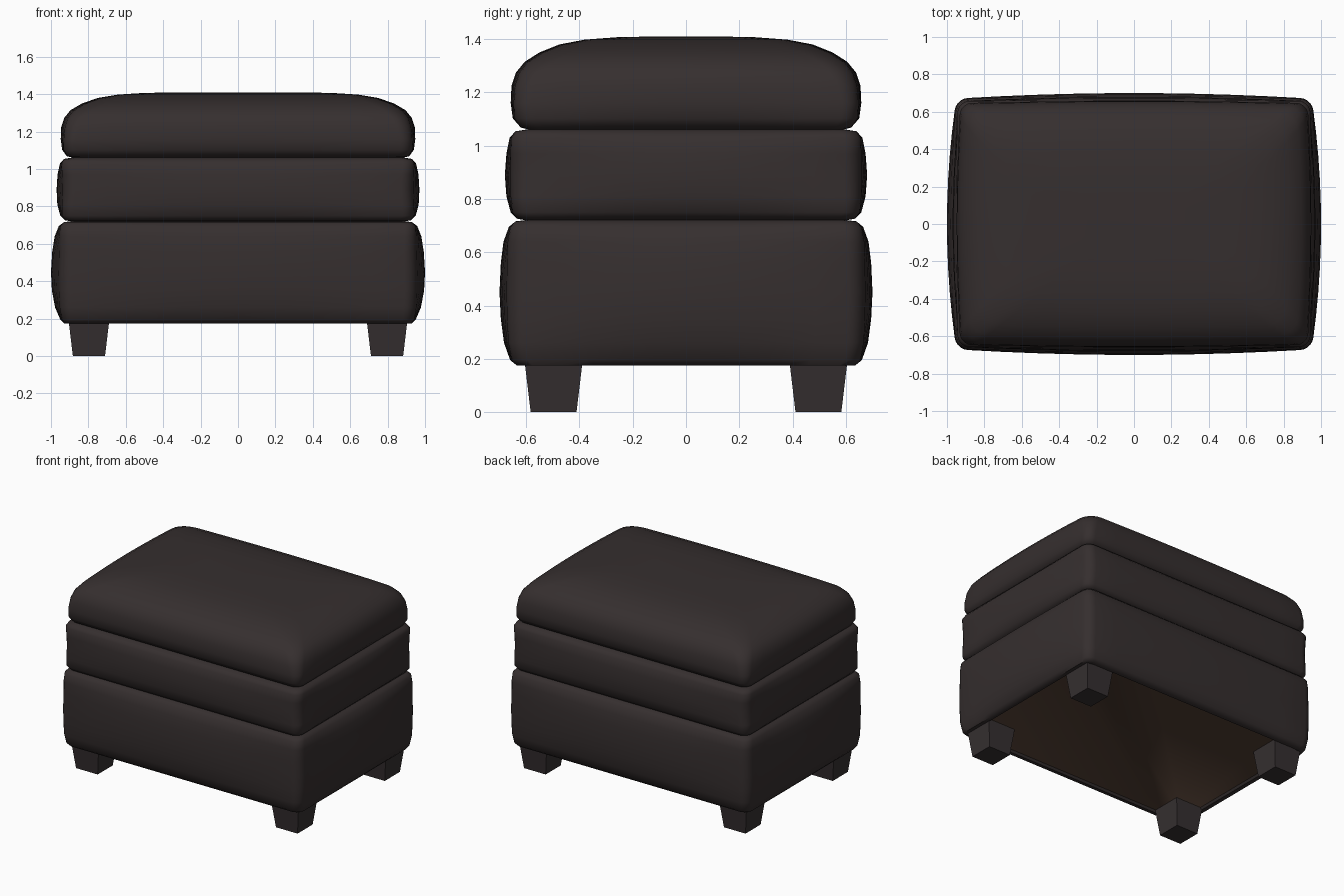
import bpy, bmesh, math


def material(name, rgb):
    m = bpy.data.materials.new(name)
    m.diffuse_color = (*rgb, 1)
    return m


leather = material("dark leather", (0.036, 0.028, 0.028))
leg_mat = material("dark leg finish", (0.036, 0.029, 0.030))
lining = material("brown lining", (0.085, 0.050, 0.034))


def ring(z, hx, hy, bulge, r, side=10, arc=5):
    """Rounded rectangle whose sides swell outwards; hx, hy are mid-side extents."""
    cx, cy, by = hx - bulge, hy - bulge * 0.6, bulge * 0.6
    pts = []
    for k, (sx, sy) in enumerate([(1, 1), (-1, 1), (-1, -1), (1, -1)]):
        for i in range(arc + 1):
            a = math.pi / 2 * (k + i / arc)
            pts.append((sx * (cx - r) + r * math.cos(a), sy * (cy - r) + r * math.sin(a)))
        nx, ny = [(-1, 1), (-1, -1), (1, -1), (1, 1)][k]
        a = math.pi / 2 * (k + 1)
        end = (nx * (cx - r) + r * math.cos(a), ny * (cy - r) + r * math.sin(a))
        x0, y0 = pts[-1]
        for i in range(1, side):
            t = i / side
            pts.append((x0 + (end[0] - x0) * t, y0 + (end[1] - y0) * t))
    return [(x * (1 + bulge / cx * (1 - (y / cy) ** 2)),
             y * (1 + by / cy * (1 - (x / cx) ** 2)), z) for x, y in pts]


def finish(bm, name, mats, smooth=True):
    bmesh.ops.recalc_face_normals(bm, faces=bm.faces)
    me = bpy.data.meshes.new(name)
    bm.to_mesh(me)
    bm.free()
    ob = bpy.data.objects.new(name, me)
    bpy.context.collection.objects.link(ob)
    for m in mats:
        me.materials.append(m)
    if smooth:
        bpy.ops.object.select_all(action='DESELECT')
        ob.select_set(True)
        bpy.context.view_layer.objects.active = ob
        bpy.ops.object.shade_smooth_by_angle(angle=math.radians(50))
    return ob


def cushion(name, rings, bottom_index=0):
    bm = bmesh.new()
    loops = [[bm.verts.new(p) for p in ring(*r)] for r in rings]
    n = len(loops[0])
    for a, b in zip(loops, loops[1:]):
        for i in range(n):
            j = (i + 1) % n
            bm.faces.new((a[i], a[j], b[j], b[i]))
    bm.faces.new(loops[0][::-1]).material_index = bottom_index
    bm.faces.new(loops[-1])
    return finish(bm, name, [leather, lining])


# Each ring: height, half width, half depth, side swell, corner radius
cushion("base_body", [
    (0.190, 0.890, 0.600, 0.00, 0.05),
    (0.175, 0.900, 0.610, 0.00, 0.05),
    (0.175, 0.930, 0.635, 0.00, 0.06),
    (0.195, 0.950, 0.660, 0.01, 0.06),
    (0.260, 0.978, 0.683, 0.03, 0.06),
    (0.350, 0.995, 0.695, 0.045, 0.06),
    (0.450, 1.000, 0.700, 0.05, 0.06),
    (0.560, 0.993, 0.695, 0.045, 0.06),
    (0.640, 0.980, 0.685, 0.03, 0.06),
    (0.695, 0.958, 0.665, 0.01, 0.06),
    (0.716, 0.930, 0.640, 0.00, 0.06),
    (0.722, 0.880, 0.590, 0.00, 0.06)], 1)

cushion("middle_cushion", [
    (0.718, 0.880, 0.590, 0.00, 0.06),
    (0.726, 0.925, 0.635, 0.00, 0.06),
    (0.750, 0.950, 0.658, 0.01, 0.06),
    (0.810, 0.966, 0.674, 0.03, 0.06),
    (0.890, 0.970, 0.680, 0.04, 0.06),
    (0.970, 0.965, 0.674, 0.03, 0.06),
    (1.030, 0.952, 0.662, 0.01, 0.06),
    (1.054, 0.930, 0.640, 0.00, 0.06),
    (1.062, 0.880, 0.590, 0.00, 0.06)])

cushion("top_cushion", [
    (1.058, 0.870, 0.580, 0.00, 0.06),
    (1.068, 0.915, 0.620, 0.00, 0.06),
    (1.102, 0.940, 0.650, 0.01, 0.06),
    (1.160, 0.948, 0.658, 0.02, 0.06),
    (1.225, 0.945, 0.655, 0.025, 0.07),
    (1.275, 0.928, 0.638, 0.025, 0.08),
    (1.315, 0.895, 0.605, 0.025, 0.09),
    (1.350, 0.835, 0.550, 0.025, 0.10),
    (1.380, 0.750, 0.475, 0.025, 0.11),
    (1.398, 0.640, 0.380, 0.02, 0.11),
    (1.407, 0.500, 0.260, 0.02, 0.10),
    (1.410, 0.280, 0.120, 0.00, 0.05)])

# Tapered square legs, one per corner
for sx, xn in ((-1, "left"), (1, "right")):
    for sy, yn in ((-1, "front"), (1, "back")):
        bm = bmesh.new()
        bmesh.ops.create_cube(bm, size=1)
        for v in bm.verts:
            top = v.co.z > 0
            w = 0.109 if top else 0.086
            v.co = (sx * 0.797 + math.copysign(w, v.co.x),
                    sy * 0.497 + math.copysign(w, v.co.y), 0.192 if top else 0)
        finish(bm, f"{yn}_{xn}_leg", [leg_mat], smooth=False)
